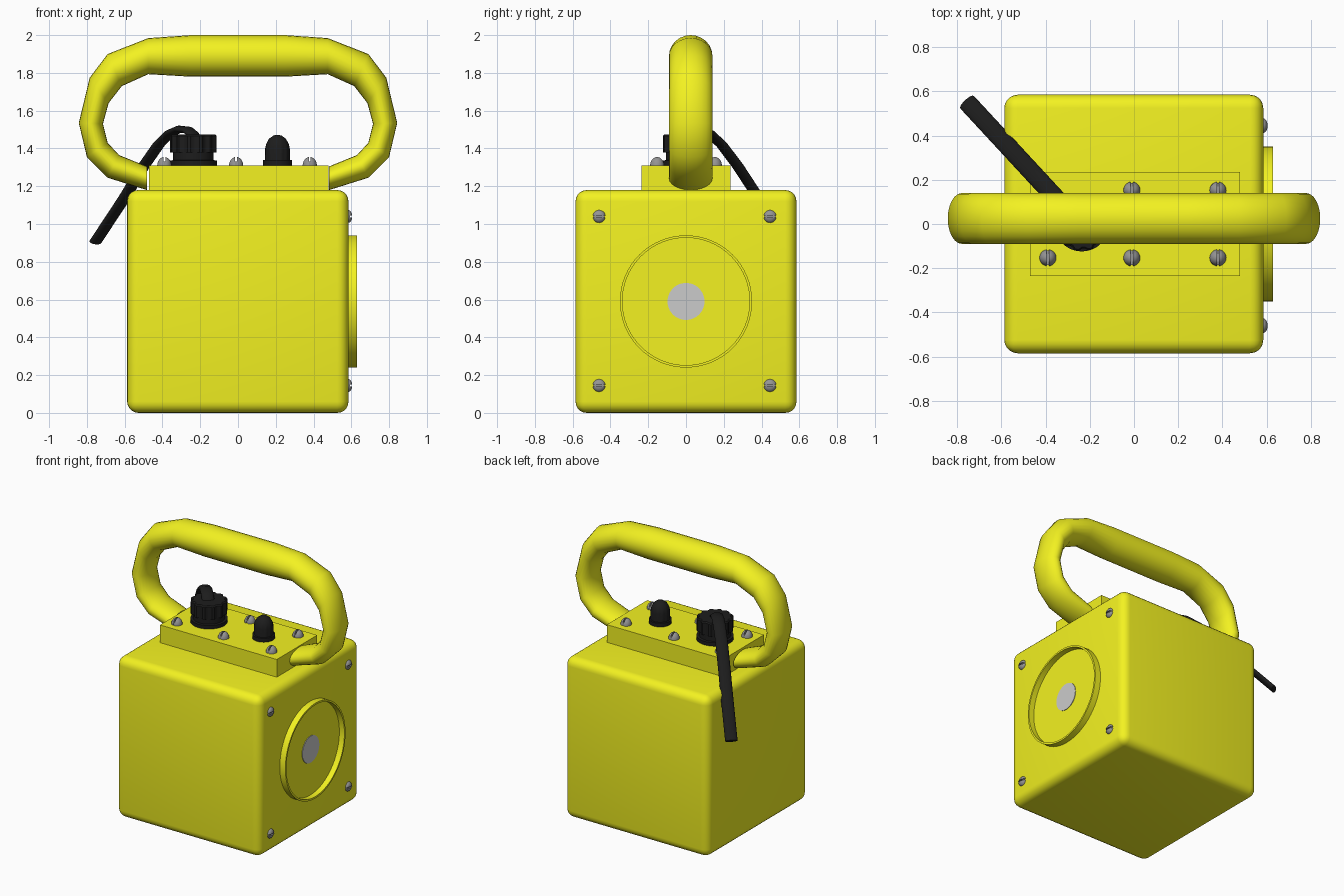
import bpy, bmesh, math
from mathutils import Vector

if "Cube" in bpy.data.objects:
    bpy.data.objects.remove(bpy.data.objects["Cube"])


def material(name, rgb):
    m = bpy.data.materials.new(name)
    m.diffuse_color = (*rgb, 1)
    m.use_nodes = True
    m.node_tree.nodes["Principled BSDF"].inputs["Base Color"].default_value = m.diffuse_color
    return m


YELLOW = material("yellow_paint", (0.9, 0.89, 0.015))
BLACK = material("black_rubber", (0.012, 0.012, 0.012))
STEEL = material("dark_steel", (0.3, 0.3, 0.3))


def finish(bm, name, mat=None, loc=(0, 0, 0), rot=(0, 0, 0), angle=35):
    bmesh.ops.recalc_face_normals(bm, faces=bm.faces[:])
    me = bpy.data.meshes.new(name)
    bm.to_mesh(me)
    bm.free()
    ob = bpy.data.objects.new(name, me)
    bpy.context.collection.objects.link(ob)
    ob.location, ob.rotation_euler = loc, rot
    if mat:
        me.materials.append(mat)
    bpy.ops.object.select_all(action='DESELECT')
    bpy.context.view_layer.objects.active = ob
    ob.select_set(True)
    bpy.ops.object.shade_smooth_by_angle(angle=math.radians(angle))
    return ob


def skin(rings, name, mat, loc=(0, 0, 0), rot=(0, 0, 0), angle=35):
    """Join rings of points into a capped tube."""
    bm = bmesh.new()
    vs = [[bm.verts.new(p) for p in r] for r in rings]
    n = len(vs[0])
    for a, b in zip(vs, vs[1:]):
        for i in range(n):
            bm.faces.new((a[i], a[(i + 1) % n], b[(i + 1) % n], b[i]))
    bm.faces.new(vs[0])
    bm.faces.new(vs[-1])
    return finish(bm, name, mat, loc, rot, angle)


def lathe(profile, name, mat, loc, rot=(0, 0, 0), n=48, angle=35):
    """Profile of (radius, height, knurl depth); knurling dents alternate pairs of points."""
    rings = []
    for r, z, k in profile:
        ring = []
        for i in range(n):
            rr = r - (k if i % 4 < 2 else 0)
            a = math.tau * i / n
            ring.append((rr * math.cos(a), rr * math.sin(a), z))
        rings.append(ring)
    return skin(rings, name, mat, loc, rot, angle)


def ellipse(c, u, v, n=24):
    return [c + u * math.cos(math.tau * i / n) + v * math.sin(math.tau * i / n) for i in range(n)]


def box(name, lo, hi, mat, bevel=0):
    lo, hi = Vector(lo), Vector(hi)
    bm = bmesh.new()
    bmesh.ops.create_cube(bm, size=1)
    bmesh.ops.scale(bm, vec=hi - lo, verts=bm.verts)
    if bevel:
        bmesh.ops.bevel(bm, geom=bm.edges[:], offset=bevel, segments=5, profile=0.5, affect='EDGES')
    return finish(bm, name, mat, (lo + hi) / 2)


def screw(name, loc, rot, r, h):
    """Half a domed head cut at the slot, mirrored, with the slot floor."""
    bm = bmesh.new()
    bmesh.ops.create_uvsphere(bm, u_segments=20, v_segments=12, radius=1)
    bmesh.ops.scale(bm, vec=(r, r, h), verts=bm.verts)
    for co, no in (((0, 0, 0), (0, 0, 1)), ((0.005, 0, 0), (1, 0, 0))):
        bmesh.ops.bisect_plane(bm, geom=bm.verts[:] + bm.edges[:] + bm.faces[:],
                               plane_co=co, plane_no=no, clear_inner=True)
        bmesh.ops.holes_fill(bm, edges=[e for e in bm.edges if e.is_boundary], sides=0)
    floor = bmesh.ops.create_cube(bm, size=1)['verts']
    bmesh.ops.scale(bm, vec=(0.005, 1.7 * r, h * 0.5), verts=floor)
    bmesh.ops.translate(bm, vec=(0.0025, 0, h * 0.25), verts=floor)
    ob = finish(bm, name, STEEL, loc, rot)
    ob.modifiers.new("mirror", 'MIRROR')


# Main case and top plate
box("case", (-0.587, -0.585, 0), (0.585, 0.585, 1.18), YELLOW, 0.06)
box("top_plate", (-0.47, -0.235, 1.17), (0.48, 0.235, 1.31), YELLOW)

# Handle: outer and inner outline of the right half, mirrored to the left
outer = [(0.483, 1.18), (0.69, 1.245), (0.80, 1.355), (0.843, 1.535), (0.785, 1.775),
         (0.69, 1.90), (0.475, 1.984), (0.25, 2.0)]
inner = [(0.483, 1.305), (0.63, 1.365), (0.69, 1.43), (0.715, 1.53), (0.685, 1.64),
         (0.615, 1.73), (0.475, 1.793), (0.25, 1.78)]
half = [(Vector((a[0], 0.025, a[1])), Vector((b[0], 0.025, b[1]))) for a, b in zip(outer, inner)]
flip = Vector((-1, 1, 1))
pairs = half + [(a * flip, b * flip) for a, b in reversed(half)]
skin([ellipse((a + b) / 2, (a - b) / 2, Vector((0, 0.115, 0))) for a, b in pairs],
     "handle", YELLOW, angle=50)

# Lens rim with recessed face and grey centre on the right side
SIDE = (0, math.pi / 2, 0)
lathe([(0.35, -0.01, 0), (0.35, 0.045, 0), (0.337, 0.045, 0), (0.337, 0.004, 0)],
      "lens_rim", YELLOW, (0.585, 0, 0.59), SIDE, n=64)
lathe([(0.098, 0, 0), (0.098, 0.008, 0)], "lens_centre", None, (0.585, 0, 0.59), SIDE)

# Screws on the plate and the right side
for i, x in enumerate((-0.39, -0.01, 0.38)):
    for j, y in enumerate((-0.153, 0.153)):
        screw(f"plate_screw_{i}{j}", (x, y, 1.308), (0, 0, 0), 0.038, 0.047)
for i, y in enumerate((-0.46, 0.445)):
    for j, z in enumerate((0.145, 1.04)):
        screw(f"side_screw_{i}{j}", (0.583, y, z), SIDE, 0.034, 0.022)

# Large cable connector with knurled cap
lathe([(0.124, 0, 0), (0.124, 0.028, 0), (0.107, 0.03, 0), (0.107, 0.07, 0),
       (0.124, 0.07, 0.012), (0.124, 0.158, 0.012), (0.116, 0.166, 0.012), (0.09, 0.166, 0)],
      "cable_connector", BLACK, (-0.236, 0, 1.308))

# Small capped connector
lathe([(0.076, 0, 0), (0.076, 0.03, 0), (0.066, 0.032, 0), (0.066, 0.09, 0.004), (0.06, 0.115, 0),
       (0.045, 0.143, 0), (0.022, 0.16, 0), (0.006, 0.164, 0)],
      "small_connector", BLACK, (0.209, 0, 1.308))

# Flat cable running diagonally down behind the case
path = [Vector((x, -(x + 0.245) * 1.08, z)) for x, z in
        ((-0.225, 1.43), (-0.238, 1.475), (-0.265, 1.497), (-0.31, 1.502), (-0.36, 1.48),
         (-0.42, 1.42), (-0.50, 1.305), (-0.60, 1.14), (-0.755, 0.905))]
side = Vector((1, 0.93, 0)).normalized()
rings = []
for i, p in enumerate(path):
    t = (path[min(i + 1, len(path) - 1)] - path[max(i - 1, 0)]).normalized()
    rings.append(ellipse(p, side * 0.042, t.cross(side) * 0.019, 16))
skin(rings, "cable", BLACK, angle=50)
